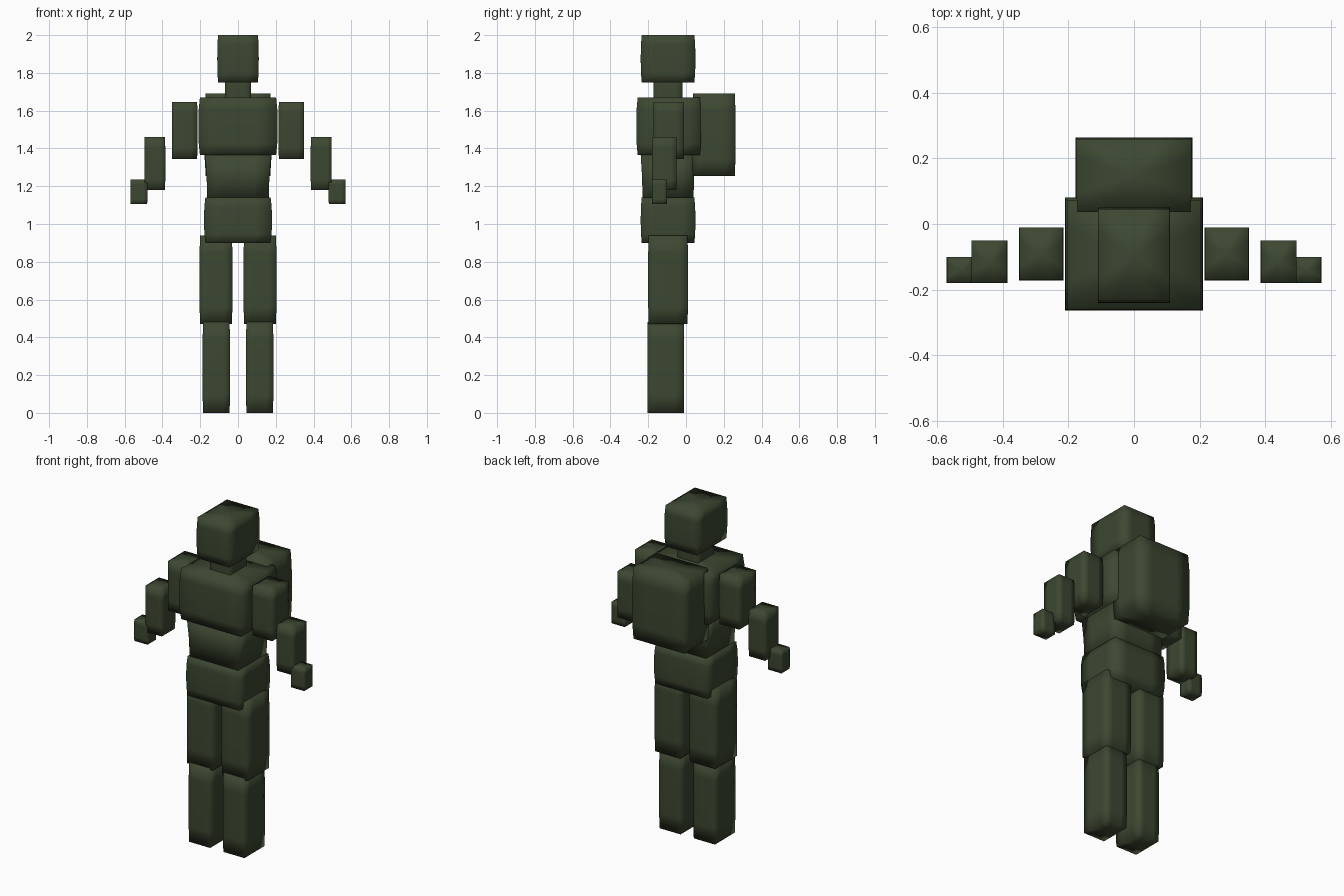
import bpy
import bmesh

if "Cube" in bpy.data.objects:
    bpy.data.objects.remove(bpy.data.objects["Cube"])

green = bpy.data.materials.new("dark olive green")
green.diffuse_color = (0.046, 0.064, 0.031, 1)
green.use_nodes = True
green.node_tree.nodes["Principled BSDF"].inputs["Base Color"].default_value = green.diffuse_color

N = 4  # segments per side of the square cross-section

# Cross-section: unit square walked counter-clockwise
SQUARE = []
for i in range(N):
    SQUARE.append((-1 + 2 * i / N, -1))
for i in range(N):
    SQUARE.append((1, -1 + 2 * i / N))
for i in range(N):
    SQUARE.append((1 - 2 * i / N, 1))
for i in range(N):
    SQUARE.append((-1, 1 - 2 * i / N))

# Profiles: (height fraction, width scale)
BULGED = [(0, 0.96), (0.2, 0.99), (0.5, 1), (0.8, 0.99), (1, 0.96)]
STRAIGHT = [(0, 0.985), (0.2, 1), (0.8, 1), (1, 0.985)]
WAIST = [(0, 0.93), (0.5, 0.95), (1, 1)]


def block(name, x, y, z, profile):
    """Square-section loft with fan caps, softly shaded."""
    cx, cy = sum(x) / 2, sum(y) / 2
    hx, hy = (x[1] - x[0]) / 2, (y[1] - y[0]) / 2
    bm = bmesh.new()
    rings = []
    for t, s in profile:
        h = z[0] + t * (z[1] - z[0])
        rings.append([bm.verts.new((cx + u * hx * s, cy + v * hy * s, h)) for u, v in SQUARE])
    count = len(SQUARE)
    for a, b in zip(rings, rings[1:]):
        for i in range(count):
            j = (i + 1) % count
            bm.faces.new((a[i], a[j], b[j], b[i]))
    low = bm.verts.new((cx, cy, z[0]))
    high = bm.verts.new((cx, cy, z[1]))
    for i in range(count):
        j = (i + 1) % count
        bm.faces.new((low, rings[0][j], rings[0][i]))
        bm.faces.new((high, rings[-1][i], rings[-1][j]))
    for f in bm.faces:
        f.smooth = True
    mesh = bpy.data.meshes.new(name)
    bm.to_mesh(mesh)
    bm.free()
    mesh.materials.append(green)
    obj = bpy.data.objects.new(name, mesh)
    bpy.context.collection.objects.link(obj)


def pair(name, x, y, z, profile):
    block("right_" + name, x, y, z, profile)
    block("left_" + name, (-x[1], -x[0]), y, z, profile)


# Head and torso
block("head", (-0.11, 0.11), (-0.24, 0.05), (1.75, 2.0), BULGED)
block("neck", (-0.068, 0.068), (-0.172, -0.018), (1.65, 1.76), STRAIGHT)
block("chest", (-0.21, 0.21), (-0.263, 0.08), (1.365, 1.67), BULGED)
block("abdomen", (-0.175, 0.175), (-0.24, 0.05), (1.13, 1.37), WAIST)
block("pelvis", (-0.18, 0.18), (-0.24, 0.05), (0.90, 1.14), BULGED)
block("backpack", (-0.178, 0.178), (0.032, 0.263), (1.255, 1.69), BULGED)

# Arms
pair("upper_arm", (0.215, 0.35), (-0.172, -0.01), (1.345, 1.645), STRAIGHT)
pair("forearm", (0.385, 0.495), (-0.18, -0.05), (1.18, 1.46), STRAIGHT)
pair("hand", (0.48, 0.57), (-0.18, -0.1), (1.105, 1.235), STRAIGHT)

# Legs
pair("thigh", (0.03, 0.203), (-0.2, 0.01), (0.47, 0.94), STRAIGHT)
pair("shin", (0.043, 0.187), (-0.205, -0.01), (0.0, 0.48), STRAIGHT)
